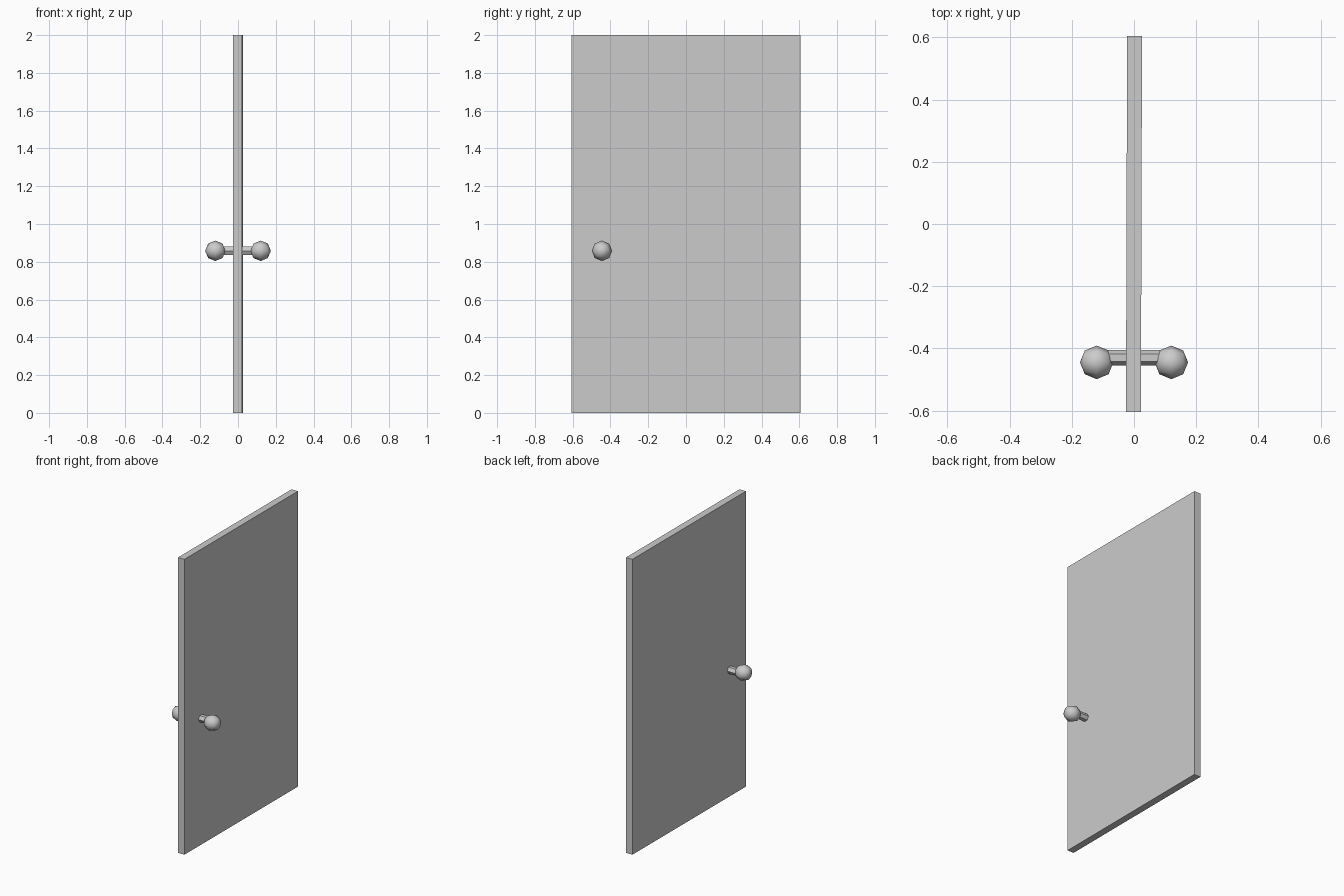
import bpy
from math import pi, radians

if "Cube" in bpy.data.objects:
    bpy.data.objects.remove(bpy.data.objects["Cube"])

# Door panel (very slightly turned about the vertical axis)
bpy.ops.mesh.primitive_cube_add(size=1, location=(0, 0, 1))
door = bpy.context.object
door.name = "door_panel"
door.scale = (0.048, 1.21, 2.0)
door.rotation_euler = (0, 0, -0.003)

# Six-sided spindle through the door
bpy.ops.mesh.primitive_cylinder_add(vertices=6, radius=0.025, depth=0.2,
                                    location=(0, -0.43, 0.858),
                                    rotation=(0, pi / 2, 0))
spindle = bpy.context.object
spindle.name = "knob_spindle"
# Put two corners of the hexagon on the y axis
for v in spindle.data.vertices:
    x, y = v.co.x, v.co.y
    if abs(x) < 1e-4 and abs(y) > 0.024:
        break
else:
    spindle.rotation_euler = (0, pi / 2, 0)

# Low-poly round knobs, pole axis along x
for side, name in ((-1, "knob_left"), (1, "knob_right")):
    bpy.ops.mesh.primitive_uv_sphere_add(segments=8, ring_count=4, radius=0.054,
                                         location=(side * 0.12, -0.445, 0.858),
                                         rotation=(0, radians(90), 0))
    knob = bpy.context.object
    knob.name = name
    bpy.ops.object.shade_smooth()
